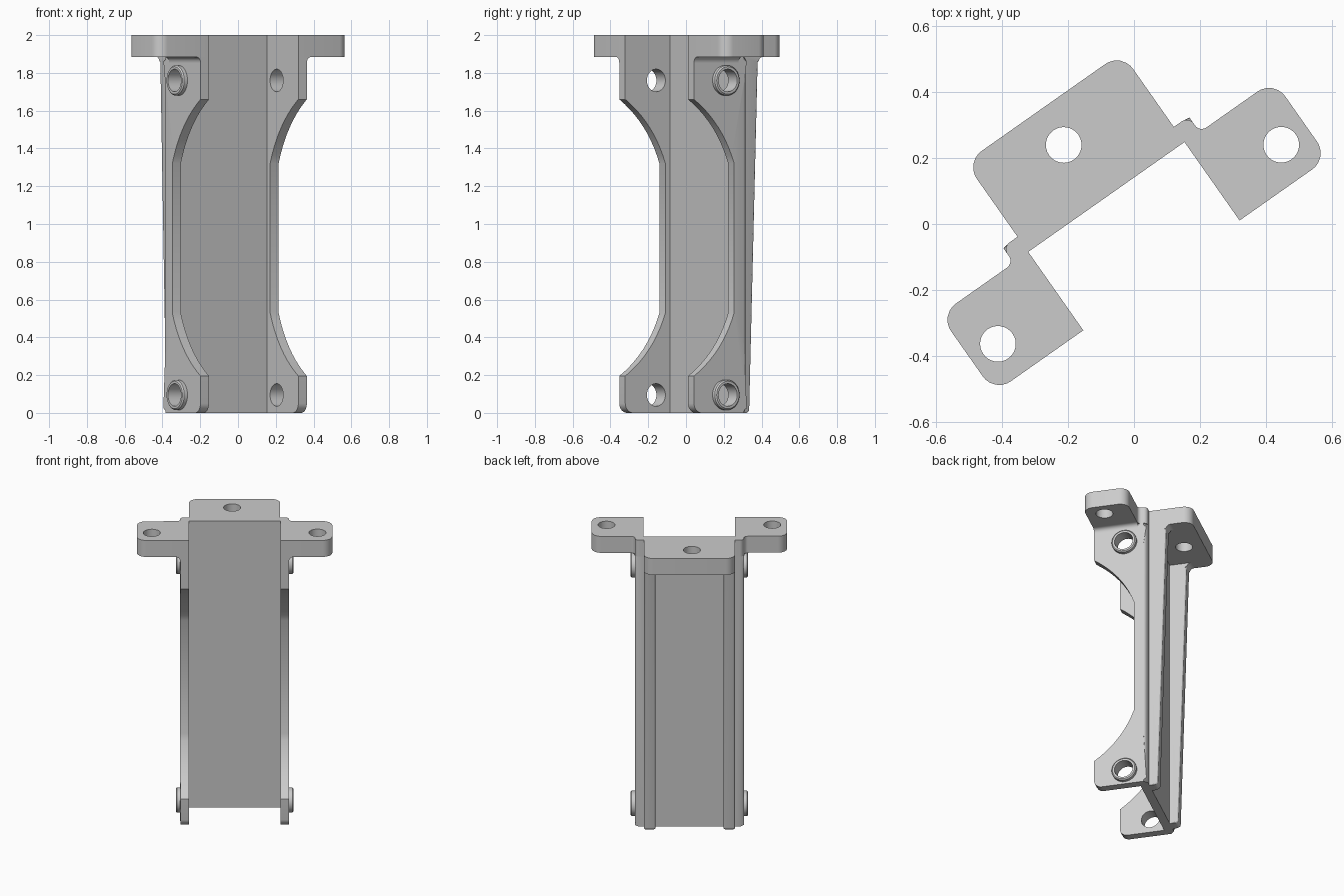
import bpy, bmesh, math
from mathutils import Vector, Matrix

if "Cube" in bpy.data.objects:
    bpy.data.objects.remove(bpy.data.objects["Cube"])

# One plain grey for the whole bracket
grey = bpy.data.materials.new("light_grey")
grey.use_nodes = True
grey.diffuse_color = (0.6, 0.6, 0.6, 1)
grey.node_tree.nodes["Principled BSDF"].inputs["Base Color"].default_value = grey.diffuse_color

# The bracket is built square-on, then turned about z
PLACE = Matrix.Rotation(math.radians(35.1), 4, 'Z') @ Matrix.Translation((-0.0215, 0, 0))

INNER, OUTER = 0.289, 0.344       # side wall faces
FRONT, BACK = -0.175, 0.171       # side wall edges
PANEL = 0.115                     # front of back panel
UNDER, TOP = 1.885, 2.0           # mounting plate


def rounded(corners, steps=6):
    """Outline from (a, b) or (a, b, radius) corners."""
    out = []
    for i, c in enumerate(corners):
        p = Vector(c[:2])
        if len(c) == 2:
            out.append(p)
            continue
        d1 = (Vector(corners[i - 1][:2]) - p).normalized()
        d2 = (Vector(corners[(i + 1) % len(corners)][:2]) - p).normalized()
        half = d1.angle(d2) / 2
        centre = p + (d1 + d2).normalized() * c[2] / math.sin(half)
        start = p + d1 * c[2] / math.tan(half) - centre
        end = p + d2 * c[2] / math.tan(half) - centre
        for k in range(steps + 1):
            out.append(centre + start.lerp(end, k / steps).normalized() * c[2])
    return out


def circle(a, b, r, n=32):
    return [Vector((a + r * math.cos(math.tau * k / n), b + r * math.sin(math.tau * k / n)))
            for k in range(n)]


def scoop(p, q, sag=0.035, n=10):
    """Curved cut from p to q, bowed into the material."""
    p, q = Vector(p), Vector(q)
    d = q - p
    side = Vector((d.y, -d.x)).normalized()
    return [p + d * t + side * 4 * sag * t * (1 - t) for t in (k / n for k in range(n + 1))]


def prism(name, outline, lo, hi, axis, holes=(), side=1, bevel=None, width=0.02, segments=4):
    """Extrude an outline with holes along x or z; bevel the edges chosen by a rule."""
    def place(p, h):
        return Vector((h, p[0], p[1])) if axis == 'x' else Vector((p[0], p[1], h))
    bm = bmesh.new()
    edges = []
    for loop in (outline, *holes):
        vs = [bm.verts.new(place(p, lo)) for p in loop]
        if holes:
            edges += [bm.edges.new((vs[i - 1], vs[i])) for i in range(len(vs))]
        else:
            bm.faces.new(vs)
    if holes:
        bmesh.ops.triangle_fill(bm, edges=edges, use_beauty=True)
    ext = bmesh.ops.extrude_face_region(bm, geom=bm.faces[:])
    moved = [v for v in ext["geom"] if isinstance(v, bmesh.types.BMVert)]
    bmesh.ops.translate(bm, verts=moved, vec=place((0, 0), hi - lo))
    bmesh.ops.recalc_face_normals(bm, faces=bm.faces)
    if bevel:
        chosen = [e for e in bm.edges if e.calc_face_angle(0) > 0.3
                  and bevel(e.verts[0].co, e.verts[1].co)]
        bmesh.ops.bevel(bm, geom=chosen, offset=width, segments=segments,
                        profile=0.5, affect='EDGES')
    bmesh.ops.transform(bm, matrix=PLACE @ Matrix.Scale(side, 4, (1, 0, 0)), verts=bm.verts)
    bmesh.ops.recalc_face_normals(bm, faces=bm.faces)
    mesh = bpy.data.meshes.new(name)
    bm.to_mesh(mesh)
    bm.free()
    mesh.materials.append(grey)
    mesh.shade_smooth()
    mesh.set_sharp_from_angle(angle=math.radians(28))
    obj = bpy.data.objects.new(name, mesh)
    bpy.context.collection.objects.link(obj)
    return obj


# Mounting plate: two side tabs and a rear tab around the channel
EDGE = 0.618
half_plate = [(INNER, PANEL), (INNER, FRONT), (EDGE, FRONT, 0.06), (EDGE, 0.113, 0.06),
              (OUTER, 0.113, 0.025), (OUTER, BACK, 0.025), (INNER, BACK), (INNER, 0.446, 0.06)]
mirrored = [(-c[0], *c[1:]) for c in reversed(half_plate)]
prism("mounting_plate", rounded(half_plate + mirrored), UNDER, TOP, 'z',
      holes=[circle(0.524, -0.06, 0.054), circle(-0.524, -0.06, 0.054),
             circle(-0.015, 0.318, 0.054)])

# Back panel
prism("back_panel", [(-INNER, PANEL), (INNER, PANEL), (INNER, BACK), (-INNER, BACK)],
      0, UNDER, 'z')

# Side wall with a scooped front edge and a foot
wall = rounded([(BACK, 0), (FRONT, 0, 0.05), (FRONT, 0.195)])
wall += scoop((FRONT, 0.195), (0.085, 0.53))[1:]
wall += scoop((0.085, 1.32), (FRONT, 1.66))
wall += [Vector((FRONT, UNDER)), Vector((BACK, UNDER))]

# Tapered stiffening rib with a fillet under the plate
rib = rounded([(BACK, 0), (0.226, 0, 0.02), (0.282, UNDER, 0.03), (0.33, UNDER),
               (0.33, UNDER + 0.01), (BACK, UNDER + 0.01)])

BOLT_Y = 0.025
BOLT_Z = {"lower": 0.095, "upper": 1.76}

for side, label in ((1, "left"), (-1, "right")):
    prism(label + "_wall", wall, INNER, OUTER, 'x', side=side,
          holes=[circle(BOLT_Y, z, 0.06) for z in BOLT_Z.values()],
          bevel=lambda a, b: min(a.x, b.x) > OUTER - 0.001 and min(a.y, b.y) > BACK - 0.001,
          width=0.025)

    prism(label + "_rib", rib, INNER - 0.075, INNER, 'x', side=side,
          bevel=lambda a, b: (abs(a.x - b.x) < 0.001 and min(a.y, b.y) > 0.2
                              and max(a.z, b.z) < UNDER - 0.02),
          width=0.012, segments=3)

    # Bolt bosses on the outside of the wall
    for level, z in BOLT_Z.items():
        prism(f"{label}_{level}_boss", circle(BOLT_Y, z, 0.08), OUTER, 0.372, 'x',
              holes=[circle(BOLT_Y, z, 0.06)], side=side,
              bevel=lambda a, b: (min(a.x, b.x) > 0.37
                                  and math.hypot(a.y - BOLT_Y, a.z - z) > 0.07),
              width=0.007, segments=1)

    # Fillet between the wall and the side tab
    fillet = bpy.data.meshes.new(label + "_fillet")
    bm = bmesh.new()
    R = 0.03
    section = [(OUTER, UNDER)] + [(OUTER + R - R * math.cos(t), UNDER - R + R * math.sin(t))
                                  for t in (math.pi / 2 * k / 6 for k in range(7))]
    rows = [[bm.verts.new((x * side, y, z)) for x, z in section] for y in (FRONT, 0.113)]
    for row in rows:
        bm.faces.new(row)
    for i in range(len(section)):
        bm.faces.new((rows[0][i - 1], rows[0][i], rows[1][i], rows[1][i - 1]))
    bmesh.ops.recalc_face_normals(bm, faces=bm.faces)
    bmesh.ops.transform(bm, matrix=PLACE, verts=bm.verts)
    bm.to_mesh(fillet)
    bm.free()
    fillet.materials.append(grey)
    fillet.shade_smooth()
    fillet.set_sharp_from_angle(angle=math.radians(28))
    bpy.context.collection.objects.link(bpy.data.objects.new(label + "_fillet", fillet))
